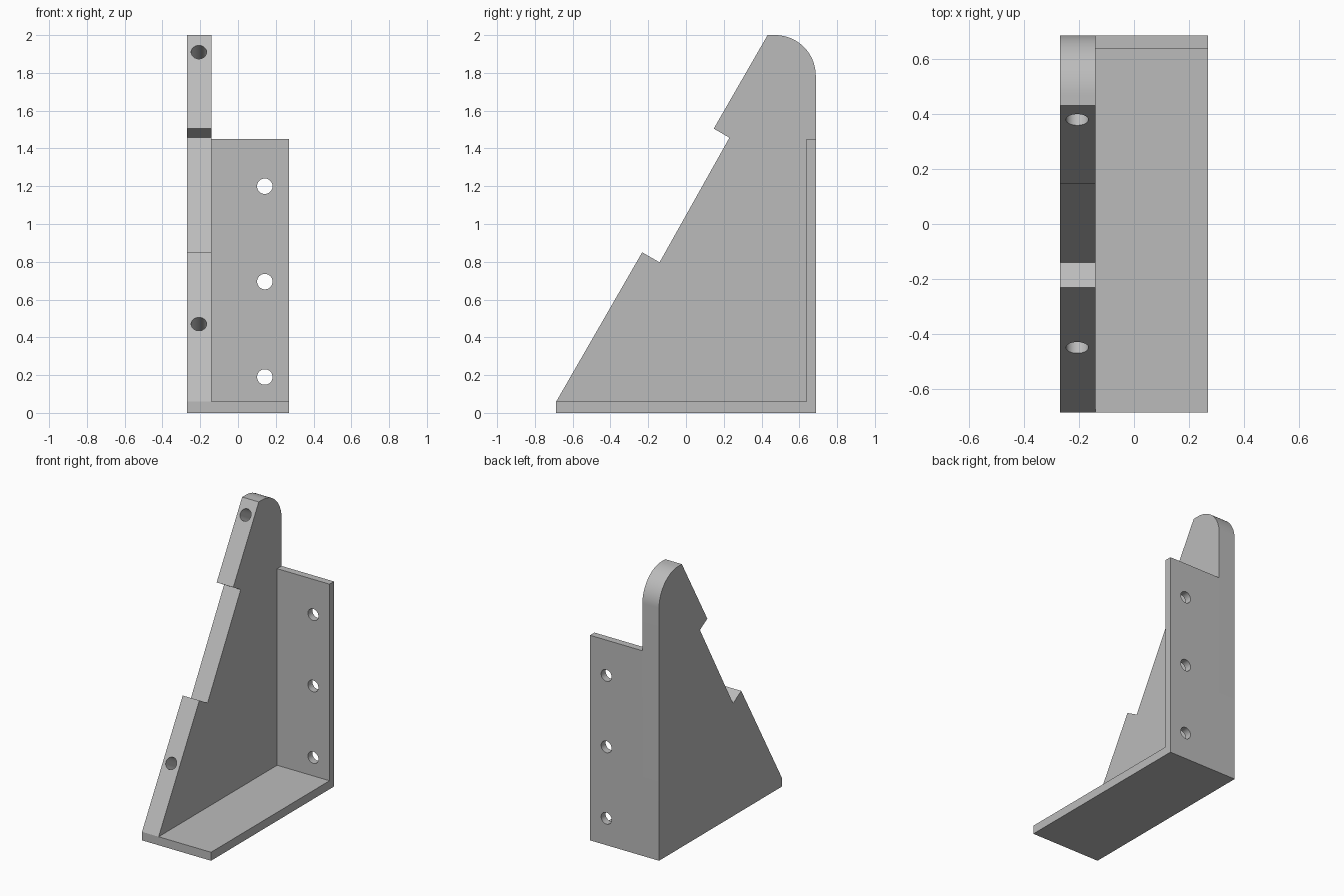
import bpy, math
from mathutils import Vector, Matrix

cube = bpy.data.objects.get("Cube")
if cube:
    bpy.data.objects.remove(cube, do_unlink=True)

grey = bpy.data.materials.new("plain grey")
grey.use_nodes = True
COLOUR = (0.5, 0.5, 0.5, 1)
grey.diffuse_color = COLOUR
grey.node_tree.nodes["Principled BSDF"].inputs["Base Color"].default_value = COLOUR


def extrude_profile(name, profile, x0, x1):
    """Extrude a (y, z) outline along x."""
    n = len(profile)
    verts = [(x, y, z) for x in (x0, x1) for y, z in profile]
    faces = [list(range(n)), list(range(2 * n - 1, n - 1, -1))]
    faces += [(i, i + n, (i + 1) % n + n, (i + 1) % n) for i in range(n)]
    mesh = bpy.data.meshes.new(name)
    mesh.from_pydata(verts, [], faces)
    mesh.materials.append(grey)
    obj = bpy.data.objects.new(name, mesh)
    bpy.context.collection.objects.link(obj)
    # clockwise outlines give outward normals
    return obj


def apply_boolean(obj, tool, operation):
    mod = obj.modifiers.new("boolean", 'BOOLEAN')
    mod.operation = operation
    mod.solver = 'EXACT'
    mod.object = tool
    bpy.context.view_layer.objects.active = obj
    bpy.ops.object.modifier_apply(modifier=mod.name)
    bpy.data.objects.remove(tool, do_unlink=True)


def drill(obj, centre, axis, depth):
    """Cut a round hole reaching depth either side of centre."""
    bpy.ops.mesh.primitive_cylinder_add(vertices=40, radius=0.041, depth=2 * depth)
    tool = bpy.context.object
    tool.matrix_world = Matrix.Translation(centre) @ Vector(axis).to_track_quat('Z', 'Y').to_matrix().to_4x4()
    tool.data.materials.append(grey)
    tool.hide_render = True
    bpy.context.view_layer.update()
    apply_boolean(obj, tool, 'DIFFERENCE')


BACK, FRONT, SIDE, INNER = 0.687, -0.687, 0.27, -0.14
FLOOR, RADIUS = 0.06, 0.215

# Upright side plate: stepped sloping edge and rounded top corner
outline = [(FRONT, 0), (FRONT, FLOOR), (-0.232, 0.85), (-0.14, 0.797),
           (0.23, 1.457), (0.147, 1.505), (0.432, 2)]
for i in range(25):
    a = math.pi / 2 * (1 - i / 24)
    outline.append((BACK - RADIUS + RADIUS * math.cos(a), 2 - RADIUS + RADIUS * math.sin(a)))
outline.append((BACK, 0))
bracket = extrude_profile("side_plate_bracket", outline, -SIDE, INNER)

# Blind holes square to the sloping edge
slope = Vector((0, math.cos(math.pi / 6), -math.sin(math.pi / 6)))
for y, z in ((-0.45, 0.47), (0.38, 1.91)):
    drill(bracket, (-0.207, y, z), slope, 0.2)

# Base and back flange, one L-shaped piece
angle = [(FRONT, 0), (FRONT, FLOOR), (BACK - 0.05, FLOOR), (BACK - 0.05, 1.45), (BACK, 1.45), (BACK, 0)]
flange = extrude_profile("base_and_back_flange", angle, INNER, SIDE)
for z in (0.19, 0.695, 1.2):
    drill(flange, (0.142, BACK, z), (0, 1, 0), 0.2)

# Smooth the holes and the rounded corner, keep the other edges sharp
for obj in (bracket, flange):
    bpy.ops.object.select_all(action='DESELECT')
    obj.select_set(True)
    bpy.context.view_layer.objects.active = obj
    bpy.ops.object.shade_smooth_by_angle(angle=math.radians(25))
